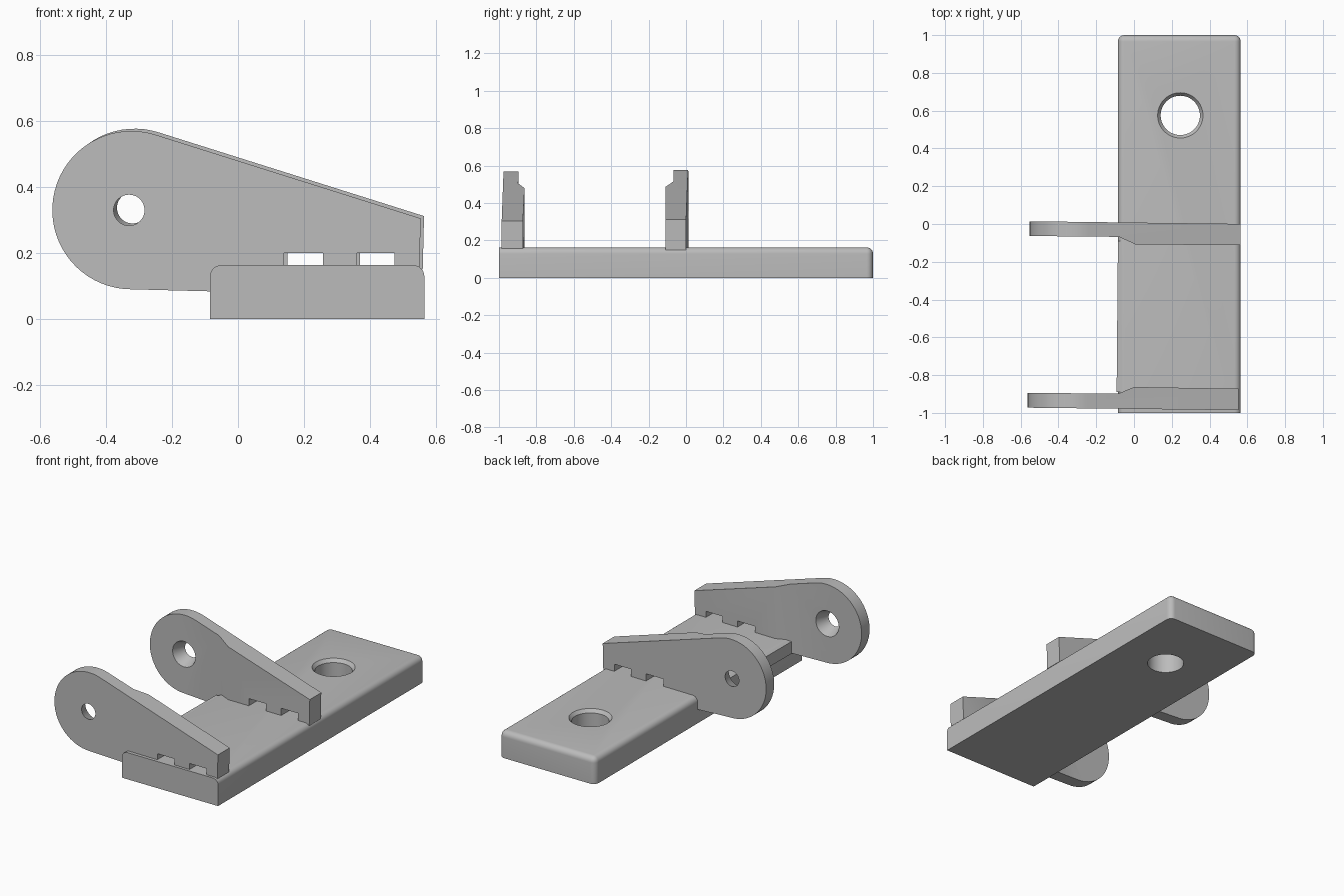
import bpy, bmesh
from math import cos, sin, radians, pi
from mathutils import Matrix, Vector

if "Cube" in bpy.data.objects:
    bpy.data.objects.remove(bpy.data.objects["Cube"])

grey = bpy.data.materials.new("plain_grey")
grey.use_nodes = True
colour = (0.5, 0.5, 0.5, 1)
grey.diffuse_color = colour
grey.node_tree.nodes["Principled BSDF"].inputs["Base Color"].default_value = colour


def make(name, bm):
    bmesh.ops.recalc_face_normals(bm, faces=bm.faces)
    mesh = bpy.data.meshes.new(name)
    bm.to_mesh(mesh)
    bm.free()
    mesh.materials.append(grey)
    ob = bpy.data.objects.new(name, mesh)
    bpy.context.collection.objects.link(ob)
    return ob


def prism(name, points, sweep):
    """Extrude a closed outline along a vector."""
    bm = bmesh.new()
    face = bm.faces.new([bm.verts.new(p) for p in points])
    out = bmesh.ops.extrude_face_region(bm, geom=[face])
    verts = [v for v in out["geom"] if isinstance(v, bmesh.types.BMVert)]
    bmesh.ops.translate(bm, verts=verts, vec=sweep)
    return make(name, bm)


def cone(name, start, end, r1, r2):
    """Tapered round cutter between two points."""
    a, b = Vector(start), Vector(end)
    turn = (b - a).to_track_quat("Z", "Y").to_matrix().to_4x4()
    bm = bmesh.new()
    bmesh.ops.create_cone(bm, cap_ends=True, segments=48, radius1=r1, radius2=r2,
                          depth=(b - a).length,
                          matrix=Matrix.Translation((a + b) / 2) @ turn)
    return make(name, bm)


def boolean(ob, cutter, operation="DIFFERENCE"):
    mod = ob.modifiers.new("cut", "BOOLEAN")
    mod.operation, mod.solver, mod.object = operation, "EXACT", cutter
    bpy.context.view_layer.objects.active = ob
    bpy.ops.object.modifier_apply(modifier=mod.name)
    bpy.data.objects.remove(cutter)


def smooth(ob):
    bpy.ops.object.select_all(action="DESELECT")
    ob.select_set(True)
    bpy.context.view_layer.objects.active = ob
    bpy.ops.object.shade_smooth_by_angle(angle=radians(25))


# Base plate: rounded on top and at the back corners, square at the front
LEFT, RIGHT, TOP = -0.085, 0.565, 0.163
bm = bmesh.new()
size = Matrix.Diagonal((RIGHT - LEFT, 2, TOP, 1))
bmesh.ops.create_cube(bm, size=1, matrix=Matrix.Translation(((LEFT + RIGHT) / 2, 0, TOP / 2)) @ size)
rounded = []
for e in bm.edges:
    mid = (e.verts[0].co + e.verts[1].co) / 2
    if mid.y > -0.9 and mid.z > 0.01:
        rounded.append(e)
bmesh.ops.bevel(bm, geom=rounded, offset=0.034, segments=6, profile=0.5, affect="EDGES")
base = make("base_plate", bm)

# Mounting hole with a softened rim
hx, hy = 0.245, 0.575
boolean(base, cone("hole_cutter", (hx, hy, -0.1), (hx, hy, 0.3), 0.104, 0.104))
boolean(base, cone("rim_cutter", (hx, hy, TOP - 0.02), (hx, hy, TOP + 0.02), 0.104, 0.136))
smooth(base)

# Thin strip along the side of the base between the lugs
strip = prism("side_strip", [(-0.092, -0.89, 0.085), (-0.05, -0.89, 0.085),
                             (-0.05, -0.09, 0.085), (-0.085, -0.09, 0.085)], (0, 0, 0.074))


def lug(name, plan, dx, dz, outer_y, inner_y):
    # Side outline: round nose, sloping top, two notches along the foot
    cx, cz, r = -0.323 + dx, 0.33 + dz, 0.24
    outline = []
    steps = 36
    for i in range(steps + 1):
        a = radians(72 + 198 * i / steps)
        outline.append((cx + r * cos(a), cz + r * sin(a)))
    foot, roof = 0.15, 0.2 + dz
    outline += [(-0.05, 0.083), (-0.05, foot)]
    for start, end in ((0.14, 0.258), (0.36, 0.475)):
        outline += [(start + dx, foot), (start + dx, roof), (end + dx, roof), (end + dx, foot)]
    outline += [(0.55 + dx, foot), (0.554 + dx, 0.305 + dz)]
    ob = prism(name, [(x, -1.2, z) for x, z in outline], (0, 1.4, 0))
    # Plan outline thins the nose with a slanted step on the inner side
    boolean(ob, prism("plan_cutter", [(x, y, -0.1) for x, y in plan], (0, 0, 1)), "INTERSECT")
    # Tapered pin hole, wide on the inner side
    side = 0.02 if inner_y > outer_y else -0.02
    px, pz = -0.33 + dx, 0.33 + dz
    boolean(ob, cone("pin_cutter", (px, outer_y - side, pz), (px, inner_y + side, pz), 0.039, 0.086))
    smooth(ob)


lug("front_lug", [(-0.6, -0.972), (0.6, -0.986), (0.6, -0.873), (0, -0.863),
                  (-0.08, -0.897), (-0.6, -0.895)], 0, 0, -0.975, -0.896)
lug("back_lug", [(-0.6, 0.015), (0.6, 0), (0.6, -0.111), (0.01, -0.109),
                 (-0.08, -0.068), (-0.6, -0.063)], 0.01, 0.007, 0.012, -0.066)
